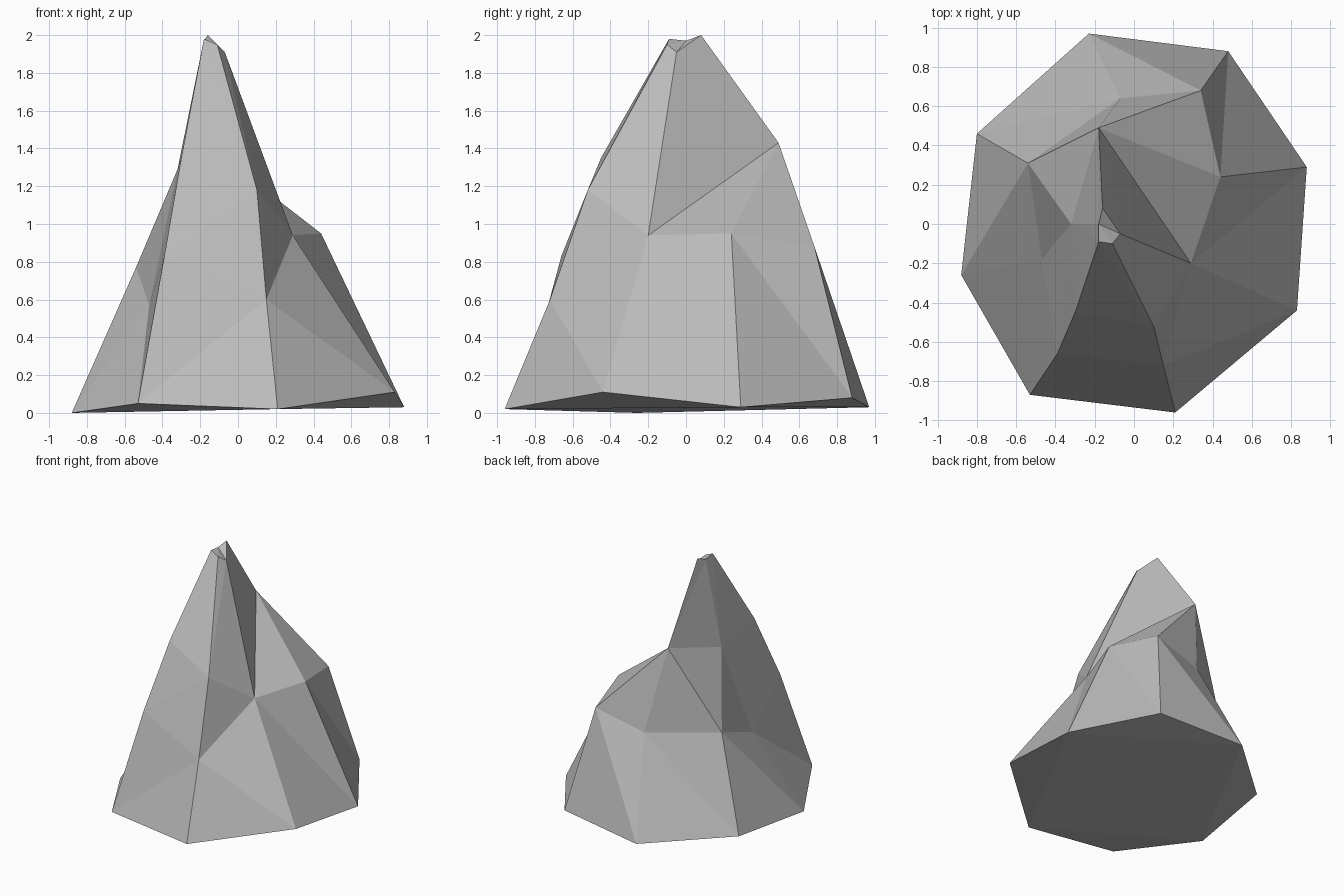
import bpy
import bmesh

# Remove the default cube only
cube = bpy.data.objects.get("Cube")
if cube:
    bpy.data.objects.remove(cube, do_unlink=True)


def make_material(name, colour):
    mat = bpy.data.materials.new(name)
    mat.use_nodes = True
    mat.diffuse_color = colour
    mat.node_tree.nodes["Principled BSDF"].inputs["Base Color"].default_value = colour
    return mat


bm = bmesh.new()


def ring(points):
    """Add one uneven ring of corners, counter-clockwise from front right."""
    return [bm.verts.new(p) for p in points]


def fan(apex, chain):
    """Join every neighbouring pair in the chain to the apex with a facet."""
    for first, second in zip(chain, chain[1:]):
        bm.faces.new((apex, first, second))


# Foot of the rock: a rough octagon
foot = ring([(-.53, -.87, .05), (.21, -.96, .02), (.83, -.44, .11), (.88, .29, .03),
             (.48, .88, .08), (-.23, .97, .03), (-.8, .46, .05), (-.88, -.26, 0)])

# Waist: one corner above each foot corner
waist = ring([(-.39, -.66, .83), (.15, -.72, .6), (.29, -.2, .94), (.44, .24, .95),
              (.34, .68, .88), (-.07, .64, .77), (-.54, .31, .77), (-.47, -.18, .57)])

# Shoulders: the few corners between the waist and the peak
front_edge, front_face, back_ridge, side_ridge = ring(
    [(-.3, -.45, 1.35), (.1, -.52, 1.18), (-.18, .49, 1.43), (-.32, 0, 1.29)])

# Peak: a tiny slanted cap
peak = ring([(-.18, -.09, 1.98), (-.11, -.1, 1.95), (-.07, -.05, 1.91),
             (-.16, .08, 2), (-.18, 0, 1.97)])
tip_front, tip_mid, tip_low, tip_back, tip_side = peak

# Skirt facets between foot and waist
count = len(foot)
for i in range(count):
    j = (i + 1) % count
    if i == 0:
        fan(waist[j], [waist[i], foot[i], foot[j]])
    else:
        fan(waist[i], [foot[i], foot[j], waist[j]])

# Upper facets fan around the shoulder corners
fan(front_face, [tip_low, tip_mid, tip_front, front_edge, *waist[:3], tip_low])
fan(back_ridge, [*waist[2:7], side_ridge, tip_side, tip_back, tip_low, waist[2]])
fan(side_ridge, [waist[6], waist[7], waist[0], front_edge, tip_front, tip_side])

# Cap on the peak
fan(tip_side, [tip_front, tip_mid, tip_low, tip_back])

# Underside: a central patch with a facet under each raised corner
inner = foot[1::2]
fan(inner[0], inner[1:])
for i in range(0, count, 2):
    bm.faces.new((foot[i - 1], foot[i], foot[i + 1]))

bmesh.ops.recalc_face_normals(bm, faces=bm.faces[:])
mesh = bpy.data.meshes.new("rock_spire")
bm.to_mesh(mesh)
bm.free()

rock = bpy.data.objects.new("rock_spire", mesh)
bpy.context.collection.objects.link(rock)
mesh.materials.append(make_material("stone_grey", (.5, .5, .5, 1)))
